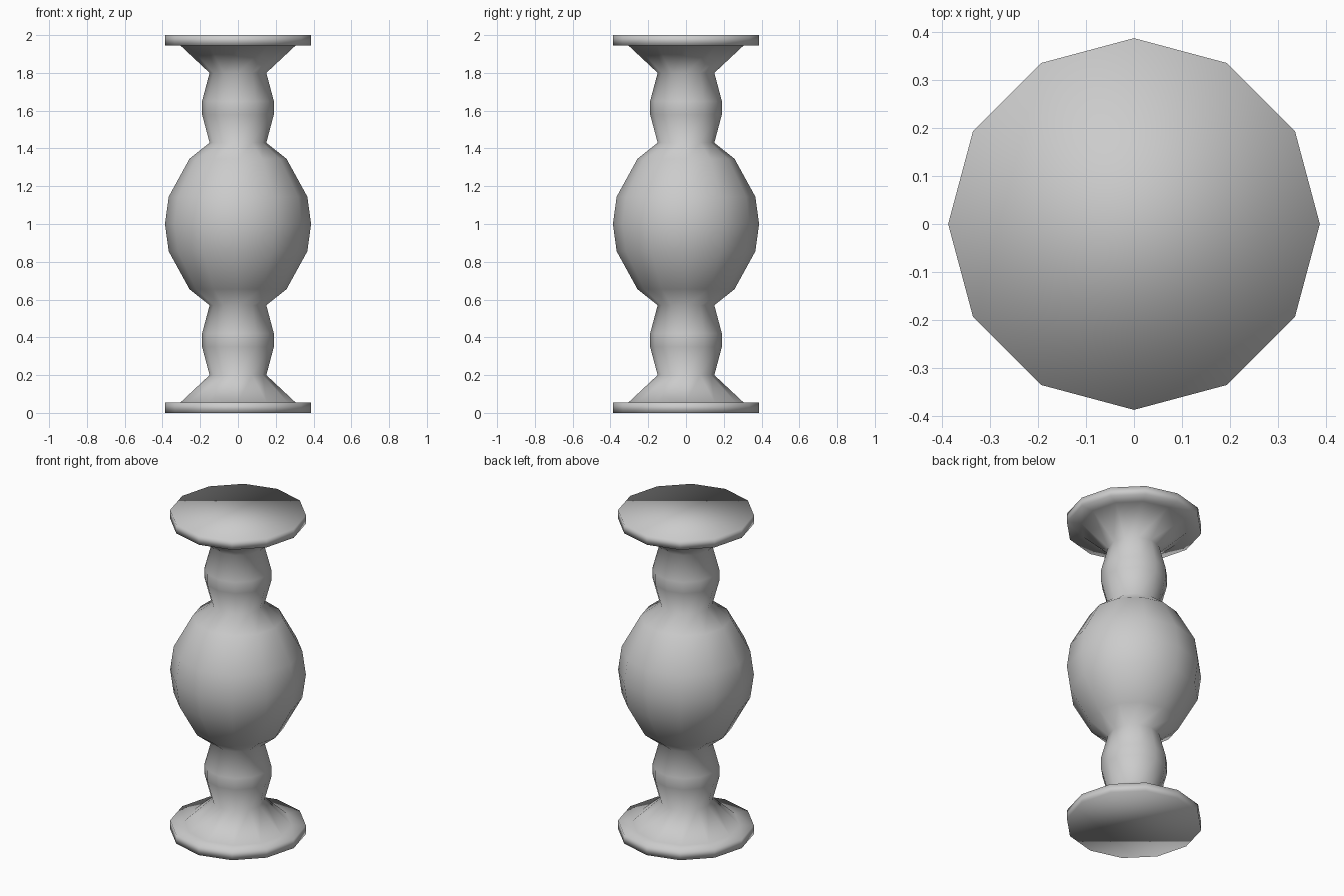
import bpy, bmesh
from math import cos, sin, tau

if "Cube" in bpy.data.objects:
    bpy.data.objects.remove(bpy.data.objects["Cube"])

SIDES = 12

# Lower half of the turned profile as (radius, height); the upper half mirrors it
half = [(0.387, 0.0), (0.387, 0.055), (0.305, 0.055), (0.15, 0.2),
        (0.19, 0.35), (0.19, 0.42), (0.15, 0.57),
        (0.257, 0.655), (0.367, 0.855)]
profile = half + [(0.387, 1.0)] + [(r, 2.0 - z) for r, z in reversed(half)]

# Rings of the column
bm = bmesh.new()
rings = [[bm.verts.new((r * cos(tau * i / SIDES), r * sin(tau * i / SIDES), z))
          for i in range(SIDES)] for r, z in profile]

# Side walls
for low, high in zip(rings, rings[1:]):
    for i in range(SIDES):
        j = (i + 1) % SIDES
        bm.faces.new((low[i], low[j], high[j], high[i]))

# Flat end caps
bm.faces.new(rings[0][::-1])
bm.faces.new(rings[-1])

# Smooth shading runs over the whole piece
for f in bm.faces:
    f.smooth = True

mesh = bpy.data.meshes.new("turned_column")
bm.to_mesh(mesh)
bm.free()
bpy.context.collection.objects.link(bpy.data.objects.new("turned_column", mesh))
